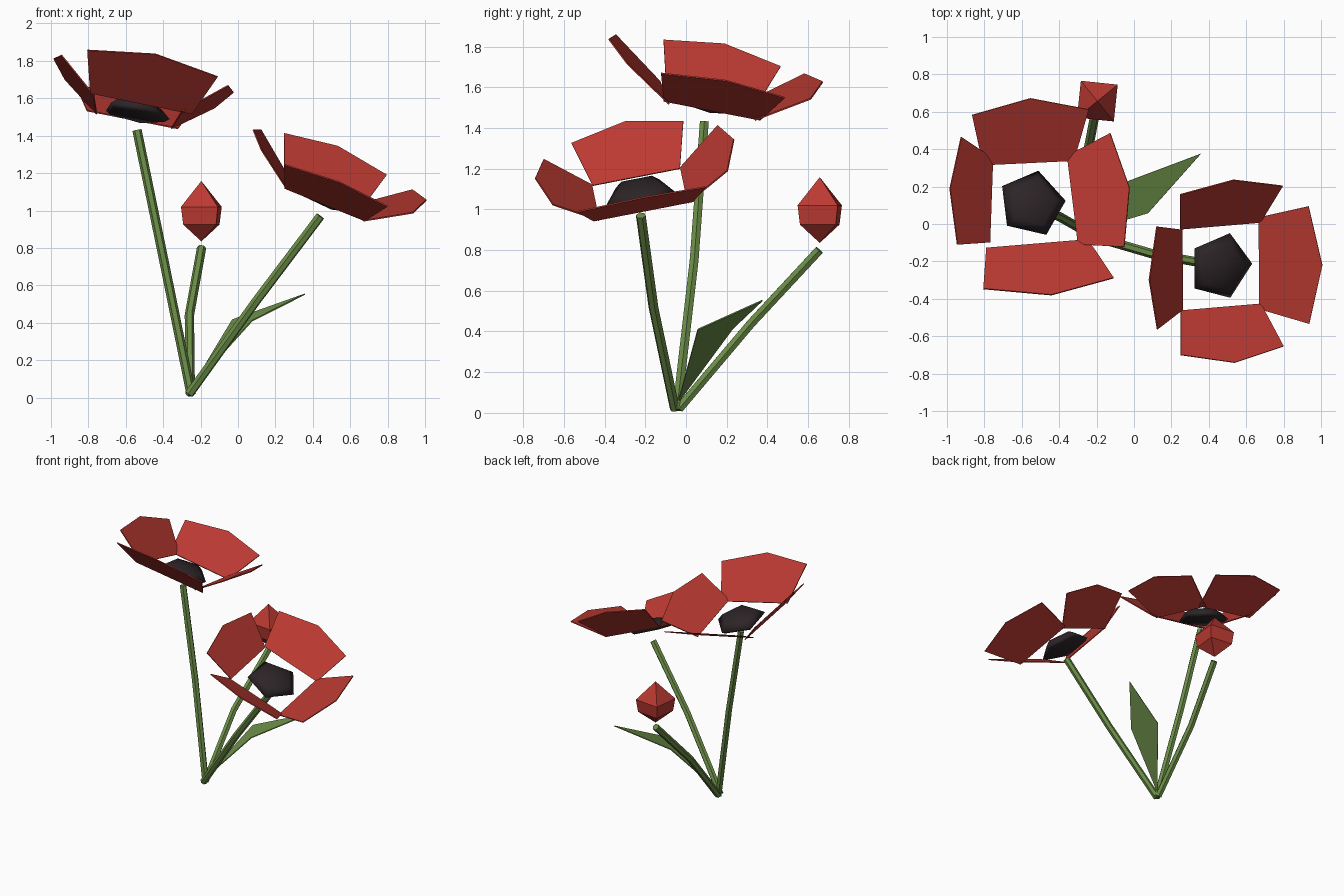
import bpy, bmesh
from math import radians, sin, cos, pi
from mathutils import Vector, Matrix

cube = bpy.data.objects.get("Cube")
if cube:
    bpy.data.objects.remove(cube, do_unlink=True)


def material(name, color):
    m = bpy.data.materials.new(name)
    m.use_nodes = True
    m.diffuse_color = (*color, 1)
    bsdf = next(n for n in m.node_tree.nodes if n.type == 'BSDF_PRINCIPLED')
    bsdf.inputs["Base Color"].default_value = (*color, 1)
    return m


RED = material("petal red", (0.5, 0.042, 0.032))
GREEN = material("stem green", (0.15, 0.27, 0.065))
BLACK = material("centre black", (0.026, 0.018, 0.02))


def add_mesh(name, bm, mat, thickness=0, smooth=False):
    bmesh.ops.recalc_face_normals(bm, faces=bm.faces)
    mesh = bpy.data.meshes.new(name)
    bm.to_mesh(mesh)
    bm.free()
    mesh.materials.append(mat)
    for p in mesh.polygons:
        p.use_smooth = smooth
    obj = bpy.data.objects.new(name, mesh)
    bpy.context.collection.objects.link(obj)
    if thickness:
        mod = obj.modifiers.new("thickness", 'SOLIDIFY')
        mod.thickness = thickness
        mod.offset = 0
    return obj


def sheet(name, points, mat):
    bm = bmesh.new()
    bm.faces.new([bm.verts.new(p) for p in points])
    return add_mesh(name, bm, mat, thickness=0.007)


def lathe(name, profile, sides, turn, frame, mat, smooth=False):
    """Faceted solid from (radius, height) pairs; zero radius makes a tip."""
    bm = bmesh.new()
    rings = []
    for r, h in profile:
        if r == 0:
            rings.append([bm.verts.new(frame @ Vector((0, 0, h)))] * sides)
        else:
            angles = [turn + 2 * pi * i / sides for i in range(sides)]
            rings.append([bm.verts.new(frame @ Vector((r * cos(a), r * sin(a), h)))
                          for a in angles])
    for low, high in zip(rings, rings[1:]):
        for i in range(sides):
            j = (i + 1) % sides
            corners = dict.fromkeys((low[i], low[j], high[j], high[i]))
            bm.faces.new(list(corners))
    if profile[0][0] > 0:
        bm.faces.new(rings[0])
    return add_mesh(name, bm, mat, smooth=smooth)


def stem(name, points, radius=0.025):
    curve = bpy.data.curves.new(name, 'CURVE')
    curve.dimensions = '3D'
    curve.bevel_depth = radius
    curve.bevel_resolution = 1
    curve.use_fill_caps = True
    line = curve.splines.new('POLY')
    line.points.add(len(points) - 1)
    for p, co in zip(line.points, points):
        p.co = (*co, 1)
    line.use_smooth = False
    curve.materials.append(GREEN)
    obj = bpy.data.objects.new(name, curve)
    bpy.context.collection.objects.link(obj)
    bpy.ops.object.select_all(action='DESELECT')
    obj.select_set(True)
    bpy.context.view_layer.objects.active = obj
    bpy.ops.object.convert(target='MESH')


def flower(name, centre, normal, across, rise, petals):
    """Cup of petals; each petal is (yaw in degrees, half width, reach)."""
    n = Vector(normal).normalized()
    t = Vector(across)
    t = (t - n * t.dot(n)).normalized()
    frame = Matrix((t, n.cross(t), n)).transposed().to_4x4()
    frame.translation = centre
    inner = 0.222
    for side, (yaw, half, reach) in petals.items():
        shoulder = inner + 0.78 * (reach - inner)
        outline = [(inner, -0.78 * half, 0), (shoulder, -half, 0.82 * rise),
                   (reach, 0, rise), (shoulder, half, 0.82 * rise),
                   (inner, 0.78 * half, 0)]
        place = frame @ Matrix.Rotation(radians(yaw), 4, 'Z')
        sheet(f"{name}_{side}_petal", [place @ Vector(p) for p in outline], RED)
    dome = [(0.16, -0.025), (0.185, -0.005), (0.13, 0.04), (0, 0.06)]
    lathe(f"{name}_centre", dome, 5, 0, frame, BLACK, smooth=True)


# Two open flowers
flower("tall_flower", (-0.545, 0.11, 1.53), (0.178, 0.211, 0.96), (0.979, 0.084, -0.186), 0.21,
       {"left": (0, 0.312, 0.495), "back": (88, 0.318, 0.53),
        "right": (171, 0.295, 0.485), "front": (270, 0.357, 0.548)})
flower("low_flower", (0.463, -0.227, 1.075), (0.384, -0.175, 0.91), (0.929, 0.076, -0.364), 0.19,
       {"left": (0, 0.32, 0.51), "back": (90, 0.297, 0.505),
        "right": (180, 0.28, 0.492), "front": (270, 0.297, 0.49)})

# Stems fanning out from one root
stem("tall_stem", [(-0.25, -0.045, 0.015), (-0.4, 0.04, 0.75), (-0.54, 0.09, 1.43)])
stem("low_stem", [(-0.26, -0.055, 0.02), (0.1, -0.16, 0.52), (0.44, -0.222, 0.97)])
stem("bud_stem", [(-0.255, -0.035, 0.02), (-0.26, 0.32, 0.44), (-0.195, 0.655, 0.8)])

# Closed bud
lathe("bud", [(0, 0.835), (0.125, 0.925), (0.14, 1.02), (0, 1.158)], 4, radians(39),
      Matrix.Translation((-0.196, 0.657, 0)), RED)

# Pointed leaf
sheet("leaf", [(-0.25, -0.04, 0.05), (0.075, 0.058, 0.41),
               (0.358, 0.376, 0.553), (-0.03, 0.23, 0.415)], GREEN)
